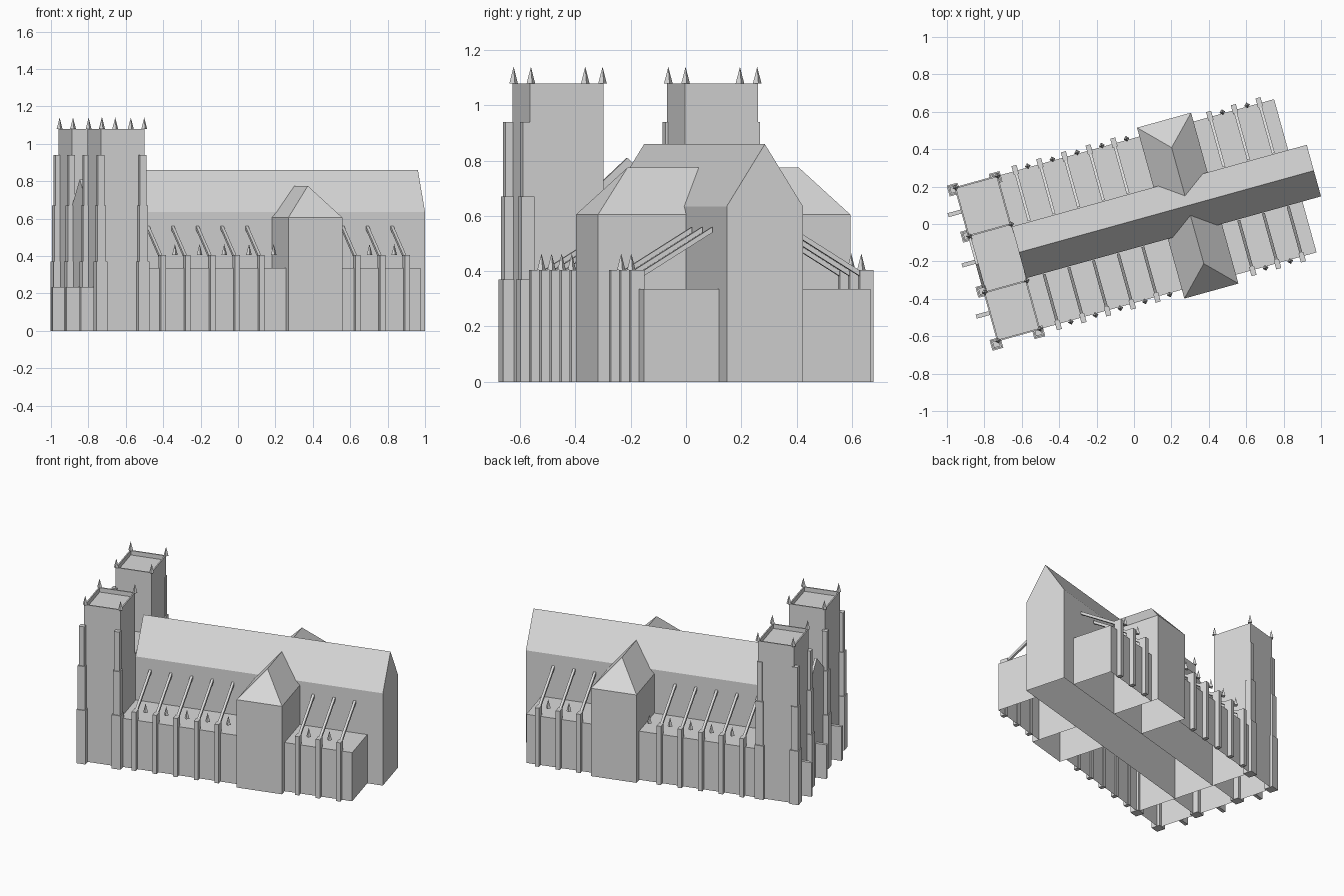
import bpy, bmesh, math
from mathutils import Matrix, Vector

cube = bpy.data.objects.get("Cube")
if cube:
    bpy.data.objects.remove(cube, do_unlink=True)

stone = bpy.data.materials.new("grey_stone")
stone.use_nodes = True
colour = (0.7, 0.7, 0.7, 1)
stone.diffuse_color = colour
stone.node_tree.nodes["Principled BSDF"].inputs["Base Color"].default_value = colour

# The building runs along local x with its towers at the -x end, turned on the ground
FRAME = Matrix.Rotation(math.radians(15.5), 4, 'Z') @ Matrix.Translation((0, 0.018, 0))

TOWER_FRONT, TOWER_BACK = -0.873, -0.633
TOWER_IN, TOWER_OUT, TOWER_TOP = 0.153, 0.428, 1.08
NAVE_HALF, NAVE_END, EAVE, RIDGE = 0.143, 1.003, 0.635, 0.86
AISLE_OUT, AISLE_END, AISLE_TOP = 0.425, 0.9, 0.335
BUTTRESS_TOP = 0.404
DOWN = Vector((0, 0, -1))


def finish(name, bm, open_sides=()):
    """Make the object, leaving out faces that look towards the open sides."""
    bmesh.ops.recalc_face_normals(bm, faces=bm.faces)
    bm.normal_update()
    gone = [f for f in bm.faces if any(f.normal.dot(d) > 0.6 for d in open_sides)]
    bmesh.ops.delete(bm, geom=gone, context='FACES')
    mesh = bpy.data.meshes.new(name)
    bm.to_mesh(mesh)
    bm.free()
    mesh.materials.append(stone)
    obj = bpy.data.objects.new(name, mesh)
    obj.matrix_world = FRAME
    bpy.context.collection.objects.link(obj)


def hull(name, points, open_sides=()):
    """Convex solid around a few points."""
    bm = bmesh.new()
    for p in points:
        bm.verts.new(p)
    bmesh.ops.convex_hull(bm, input=bm.verts)
    bmesh.ops.dissolve_limit(bm, angle_limit=0.01, verts=bm.verts, edges=bm.edges)
    finish(name, bm, open_sides)


def box(name, xs, ys, zs, open_sides=()):
    hull(name, [(x, y, z) for x in xs for y in ys for z in zs], open_sides)


def column(name, x, y, width, z0, z1):
    h = width / 2
    box(name, (x - h, x + h), (y - h, y + h), (z0, z1))


def gabled(name, xs, half, z0, eave, ridge):
    profile = [(-half, z0), (half, z0), (half, eave), (0, ridge), (-half, eave)]
    hull(name, [(x, y, z) for x in xs for y, z in profile], [DOWN])


def pinnacle(name, x, y, z, height=0.06, radius=0.016):
    bm = bmesh.new()
    place = Matrix.Translation((x, y, z + height / 2))
    bmesh.ops.create_cone(bm, cap_ends=True, segments=4, radius1=radius,
                          radius2=0, depth=height, matrix=place)
    finish(name, bm)


def tower(name, ys):
    """Square hollow tower with a sunken roof behind a thin parapet."""
    bm = bmesh.new()
    bmesh.ops.create_cube(bm, size=1)
    size = Vector((TOWER_BACK - TOWER_FRONT, ys[1] - ys[0], TOWER_TOP))
    bmesh.ops.scale(bm, vec=size, verts=bm.verts)
    middle = Vector(((TOWER_BACK + TOWER_FRONT) / 2, sum(ys) / 2, TOWER_TOP / 2))
    bmesh.ops.translate(bm, vec=middle, verts=bm.verts)
    top = max(bm.faces, key=lambda f: f.calc_center_median().z)
    bmesh.ops.inset_region(bm, faces=[top], thickness=0.012)
    sunken = bmesh.ops.extrude_face_region(bm, geom=[top])["geom"]
    bmesh.ops.translate(bm, vec=(0, 0, -0.03),
                        verts=[v for v in sunken if isinstance(v, bmesh.types.BMVert)])
    bmesh.ops.delete(bm, geom=[top], context='FACES')
    finish(name, bm, [DOWN])


# Nave and the front between the towers
gabled("nave", (TOWER_BACK, NAVE_END), NAVE_HALF, 0, EAVE, RIDGE)
box("front_block", (TOWER_FRONT, TOWER_BACK), (-TOWER_IN, TOWER_IN), (0, 0.66), [DOWN])
gabled("front_gable", (TOWER_FRONT, TOWER_FRONT + 0.015), TOWER_IN, 0.65, 0.67, 0.81)

# Low fins against the front
for label, y in (("left", 0.293), ("middle", 0.014), ("right", -0.27)):
    box(label + "_front_fin", (-0.945, TOWER_FRONT), (y - 0.011, y + 0.011), (0, 0.235))

for side, label in ((1, "left"), (-1, "right")):
    # Towers with corner pinnacles
    tower(label + "_tower", sorted((side * TOWER_IN, side * TOWER_OUT)))
    for x in (TOWER_FRONT + 0.006, TOWER_BACK):
        for y in (TOWER_IN + 0.003, TOWER_OUT - 0.003):
            pinnacle(label + "_tower_pinnacle", x, side * y, TOWER_TOP)

    # Stepped tower buttresses, set slightly towards the right side
    outer = side * TOWER_OUT - 0.011
    corners = ((TOWER_FRONT - 0.007, outer), (TOWER_FRONT - 0.004, side * TOWER_IN + 0.007),
               (TOWER_BACK - 0.014, outer))
    for x, y in corners:
        for width, z0, z1 in ((0.06, 0, 0.37), (0.048, 0.37, 0.67), (0.035, 0.67, 0.94)):
            column(label + "_tower_buttress", x, y, width, z0, z1)

    # Side aisle in two hollow lengths, either side of the transept
    x0, x1 = 0.153, 0.453
    inward = Vector((0, -side, 0))
    for part, xs in (("west", (TOWER_BACK, x0)), ("east", (x1, AISLE_END))):
        box(f"{label}_{part}_aisle", xs, (side * NAVE_HALF, side * AISLE_OUT),
            (0, AISLE_TOP), [DOWN, inward])

    # Transept with a hipped end, its ridge running into the nave roof
    base = [(x, side * y, z) for x in (x0, x1) for y in (NAVE_HALF, 0.474) for z in (0, 0.605)]
    middle = (x0 + x1) / 2
    ridge = [(middle, side * y, 0.775) for y in (0.05, 0.322)]
    hull(label + "_transept", base + ridge, [DOWN, inward])

    # Aisle buttresses, flying struts and the pinnacles between them
    west = [-0.535 + 0.137 * i for i in range(5)]
    east = [0.545 + 0.137 * i for i in range(3)]
    for x in west + east:
        xs = (x - 0.014, x + 0.014)
        box(label + "_aisle_buttress", xs, (side * 0.42, side * 0.455), (0, AISLE_TOP))
        box(label + "_buttress_cap", xs, (side * 0.405, side * 0.455),
            (AISLE_TOP, BUTTRESS_TOP))
        ends = ((0.42, BUTTRESS_TOP - 0.02), (NAVE_HALF + 0.005, 0.55))
        hull(label + "_flying_strut",
             [(x + dx, side * y, z + dz) for y, z in ends
              for dx in (-0.008, 0.008) for dz in (-0.01, 0.01)])
    for x in west + east[:-1]:
        pinnacle(label + "_aisle_pinnacle", x + 0.07, side * 0.432, BUTTRESS_TOP)
